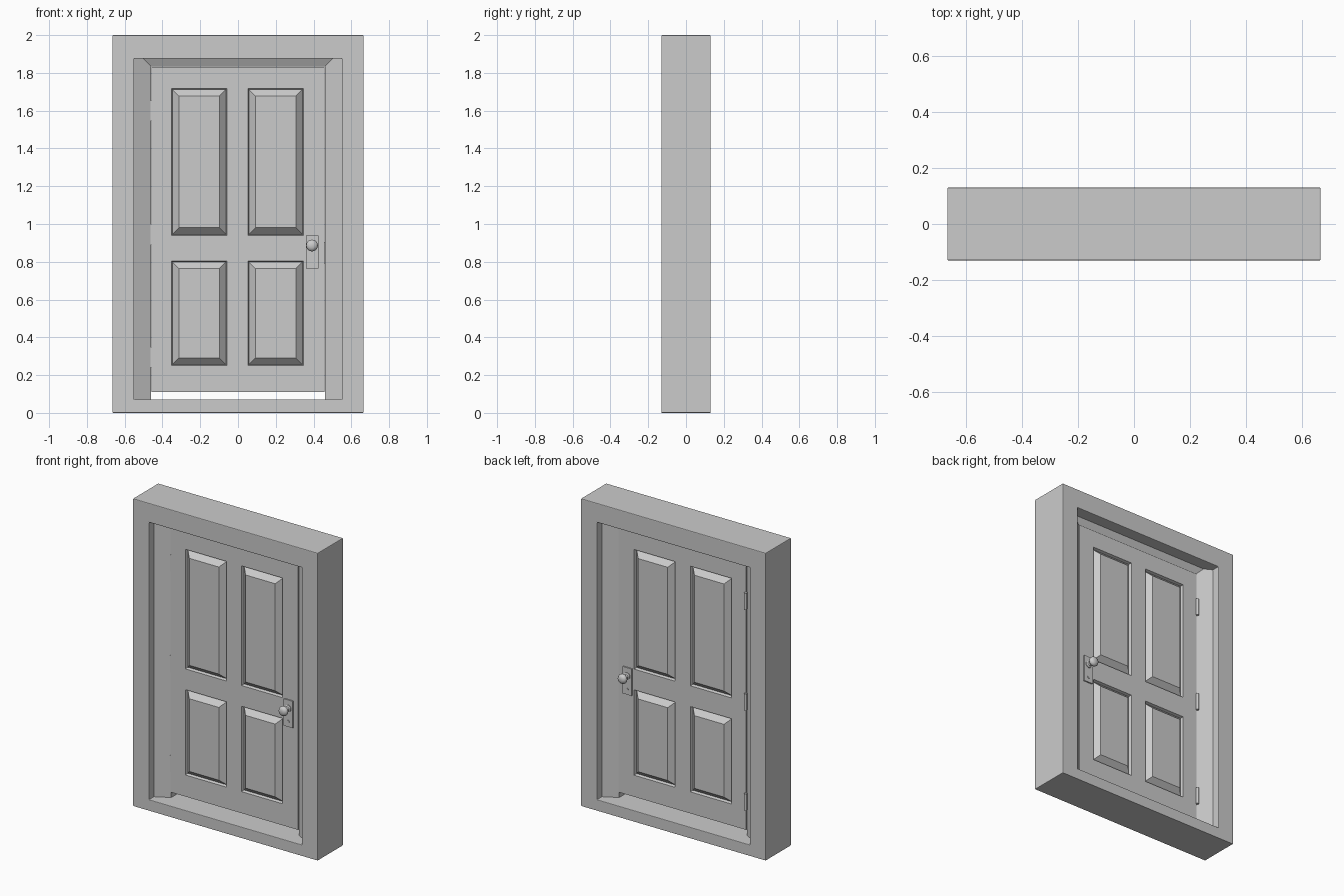
import bpy, bmesh, math
from mathutils import Vector

if "Cube" in bpy.data.objects:
    bpy.data.objects.remove(bpy.data.objects["Cube"])


def finish(name, bm, mirror=False, bevel=0.0, smooth=False):
    bmesh.ops.recalc_face_normals(bm, faces=bm.faces)
    me = bpy.data.meshes.new(name)
    bm.to_mesh(me)
    bm.free()
    ob = bpy.data.objects.new(name, me)
    bpy.context.collection.objects.link(ob)
    if mirror:
        m = ob.modifiers.new("mirror", 'MIRROR')
        m.use_axis = (False, True, False)
    if bevel:
        b = ob.modifiers.new("bevel", 'BEVEL')
        b.width, b.segments, b.limit_method = bevel, 2, 'ANGLE'
    if smooth:
        bpy.ops.object.select_all(action='DESELECT')
        ob.select_set(True)
        bpy.context.view_layer.objects.active = ob
        bpy.ops.object.shade_smooth_by_angle(angle=math.radians(40))
    return ob


def box(name, lo, hi, **kw):
    bm = bmesh.new()
    bmesh.ops.create_cube(bm, size=1)
    for v in bm.verts:
        v.co = Vector([(a + b) / 2 + c * (b - a) for a, b, c in zip(lo, hi, v.co)])
    return finish(name, bm, **kw)


def skin(bm, rings, closed):
    # bridge a list of equal point rings, capping the ends of an open run
    vs = [[bm.verts.new(p) for p in r] for r in rings]
    n = len(vs[0])
    for i in range(len(vs) if closed else len(vs) - 1):
        a, b = vs[i], vs[(i + 1) % len(vs)]
        for j in range(n):
            bm.faces.new((a[j], a[(j + 1) % n], b[(j + 1) % n], b[j]))
    if not closed:
        bm.faces.new(vs[0])
        bm.faces.new(vs[-1])


def lathe_y(name, x, z, profile, sides=24, **kw):
    # profile: (radius, y) pairs
    bm = bmesh.new()
    skin(bm, [[(x + r * math.cos(2 * math.pi * k / sides), y,
                z + r * math.sin(2 * math.pi * k / sides)) for k in range(sides)]
              for r, y in profile], False)
    return finish(name, bm, smooth=True, **kw)


# outer frame: rectangular ring
bm = bmesh.new()
outer = [(-.665, 0), (-.665, 2), (.665, 2), (.665, 0)]
inner = [(-.55, .072), (-.55, 1.875), (.55, 1.875), (.55, .072)]
skin(bm, [[(o[0], -.13, o[1]), (o[0], .13, o[1]), (i[0], .13, i[1]), (i[0], -.13, i[1])]
          for o, i in zip(outer, inner)], True)
finish("outer_frame", bm, bevel=.004)

# splayed jamb lining: trapezoid swept up, over and down
bm = bmesh.new()
prof = [(0, -.03), (0, .03), (.093, .08), (.093, -.08)]
path = [(-1, 0), (-1, 1), (1, 1), (1, 0)]
skin(bm, [[(sx * (.46 + o), y, 1.835 + o if top else .068) for o, y in prof]
          for sx, top in path], False)
finish("jamb_lining", bm)

# door leaf: front half with raised panels, mirrored to the back
T = .037
xs = [-.458, -.353, -.058, .052, .347, .458]
zs = [.11, .25, .805, .94, 1.718, 1.831]
bm = bmesh.new()
g = [[bm.verts.new((x, -T, z)) for x in xs] for z in zs]
panels = []
for j in range(5):
    for i in range(5):
        f = bm.faces.new((g[j][i], g[j][i + 1], g[j + 1][i + 1], g[j + 1][i]))
        if i in (1, 3) and j in (1, 3):
            panels.append(f)
bm.normal_update()
border = [e for e in bm.edges if e.is_boundary]
ex = bmesh.ops.extrude_edge_only(bm, edges=border)
for v in ex["geom"]:
    if isinstance(v, bmesh.types.BMVert):
        v.co.y = 0
bm.normal_update()
bmesh.ops.inset_individual(bm, faces=panels, thickness=.008, depth=-.018)
bm.normal_update()
bmesh.ops.inset_individual(bm, faces=panels, thickness=.05, depth=.036)
finish("door_leaf", bm, mirror=True)

# lock plate, keyhole boss and knob on both faces
box("lock_plate", (.36, -T - .008, .765), (.425, -T + .004, .94), mirror=True)
lathe_y("keyhole_boss", .392, .8, [(.009, -T), (.009, -T - .011), (.005, -T - .011)],
        sides=16, mirror=True)
lathe_y("door_knob", .392, .886,
        [(.022, -T), (.022, -T - .013), (.014, -T - .018), (.012, -T - .035),
         (.022, -T - .04), (.03, -T - .049), (.031, -T - .058),
         (.026, -T - .068), (.014, -T - .074), (.003, -T - .075)], mirror=True)

# latch plate on the door edge
box("latch_plate", (.45, -.015, .79), (.46, .015, .905))

# three hinges with leaf and knuckle
for k, z in enumerate((.295, .945, 1.6)):
    box(f"hinge_leaf_{k}", (-.463, -T - .002, z - .055), (-.455, T + .006, z + .055))
    bm = bmesh.new()
    bmesh.ops.create_cone(bm, cap_ends=True, segments=16, radius1=.009, radius2=.009, depth=.11)
    bmesh.ops.translate(bm, verts=bm.verts, vec=(-.459, T + .006, z))
    finish(f"hinge_knuckle_{k}", bm, smooth=True)
